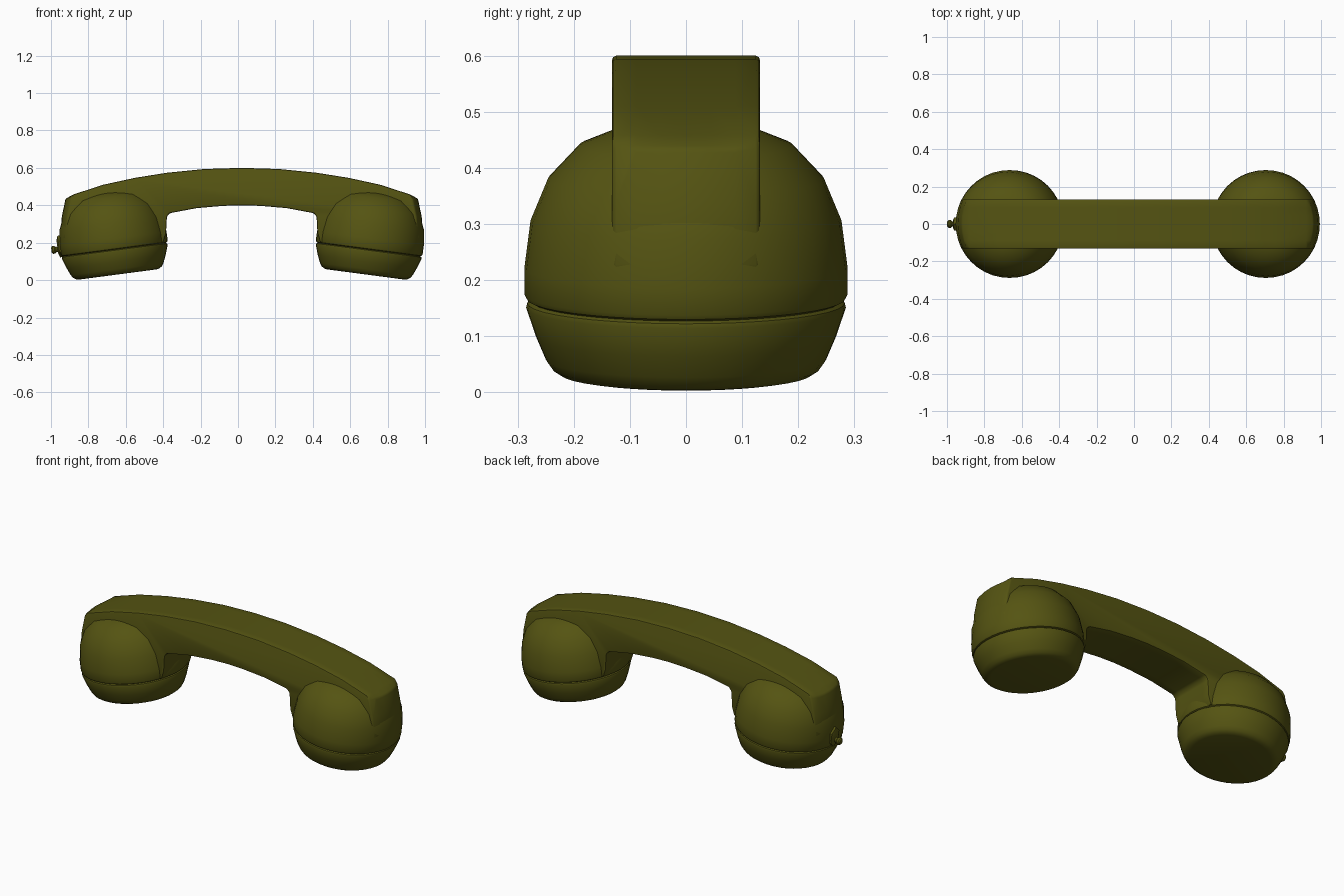
import bpy, bmesh, math
from mathutils import Matrix

if "Cube" in bpy.data.objects:
    bpy.data.objects.remove(bpy.data.objects["Cube"])

olive = bpy.data.materials.new("olive plastic")
olive.use_nodes = True
colour = (0.09, 0.088, 0.006, 1)
olive.diffuse_color = colour
bsdf = olive.node_tree.nodes["Principled BSDF"]
bsdf.inputs["Base Color"].default_value = colour
bsdf.inputs["Roughness"].default_value = 0.5

MID = 0.02                  # the handset is offset by the cord plug
TILT = math.radians(7.5)    # cups lean towards each other


def finish(name, bm, matrix=None, bevel=0):
    bmesh.ops.recalc_face_normals(bm, faces=bm.faces)
    mesh = bpy.data.meshes.new(name)
    bm.to_mesh(mesh)
    bm.free()
    mesh.materials.append(olive)
    obj = bpy.data.objects.new(name, mesh)
    bpy.context.collection.objects.link(obj)
    if matrix:
        obj.matrix_world = matrix
    bpy.ops.object.select_all(action='DESELECT')
    obj.select_set(True)
    bpy.context.view_layer.objects.active = obj
    if bevel:
        mod = obj.modifiers.new("edge rounding", 'BEVEL')
        mod.width, mod.segments = bevel, 2
        mod.limit_method, mod.angle_limit = 'ANGLE', math.radians(35)
        bpy.ops.object.modifier_apply(modifier=mod.name)
    bpy.ops.object.shade_smooth_by_angle(angle=math.radians(35))
    return obj


def lathe(name, profile, matrix, steps=40):
    """Revolve (radius, height) points around local z."""
    bm = bmesh.new()
    verts = [bm.verts.new((r, 0, h)) for r, h in profile]
    edges = [bm.edges.new(pair) for pair in zip(verts, verts[1:])]
    bmesh.ops.spin(bm, geom=verts + edges, cent=(0, 0, 0), axis=(0, 0, 1),
                   angle=math.tau, steps=steps)
    bmesh.ops.remove_doubles(bm, verts=bm.verts, dist=0.0005)
    return finish(name, bm, matrix)


# Handle: arched outline swept across y, with ends bulging outward
top = [(0, .60), (.2, .594), (.4, .574), (.57, .547), (.74, .51), (.9, .458)]
end = [(.942, .435), (.962, .34), (.972, .22)]
under = [(.42, .2), (.405, .25), (.40, .34), (.385, .358),
         (.24, .385), (.1, .397), (0, .40)]
half = top + end + under
outline = half + [(-x, z) for x, z in half[-2:0:-1]]
half_width = 0.132
bm = bmesh.new()
rows = []
for i in range(-3, 4):
    t = i / 3
    row = []
    for x, z in outline:
        bulge = 0.028 * t * t if abs(x) > 0.92 else 0
        row.append(bm.verts.new((x - math.copysign(bulge, x), t * half_width, z)))
    rows.append(row)
n = len(outline)
for a, b in zip(rows, rows[1:]):
    for k in range(n):
        bm.faces.new((a[k], a[(k + 1) % n], b[(k + 1) % n], b[k]))
bm.faces.new(rows[0])
bm.faces.new(rows[-1])
finish("handle", bm, Matrix.Translation((MID, 0, 0)), bevel=0.008)

# Round cups with screw-on caps, separated by a fine groove
dome = [(.276, 0), (.284, .004), (.288, .012), (.288, .06), (.277, .145),
        (.246, .22), (.19, .28), (.13, .305), (0, .325)]
cap = [(.276, 0), (.283, -.004), (.285, -.012), (.267, -.065), (.25, -.105),
       (.238, -.122), (.224, -.131), (.208, -.134), (0, -.134)]
for side, label in ((1, "left"), (-1, "right")):
    place = (Matrix.Translation((MID + side * 0.68, 0, 0.163))
             @ Matrix.Rotation(side * TILT, 4, 'Y'))
    lathe(label + "_cup", dome, place)
    lathe(label + "_cap", cap, place)

# Cord plug on the right end: stretched six-sided plate and a knob
turn = Matrix.Rotation(-math.pi / 2 - TILT, 4, 'Y')
lathe("cord_plate", [(0, -.02), (.058, -.02), (.058, .006), (.035, .014), (0, .014)],
      Matrix.Translation((-.952, 0, .18)) @ turn @ Matrix.Diagonal((1, .68, 1, 1)), 6)
lathe("cord_knob", [(0, -.01), (.015, -.01), (.014, .018), (.021, .026),
                    (.021, .036), (.014, .043), (0, .043)],
      Matrix.Translation((-.955, 0, .166)) @ turn, 12)
